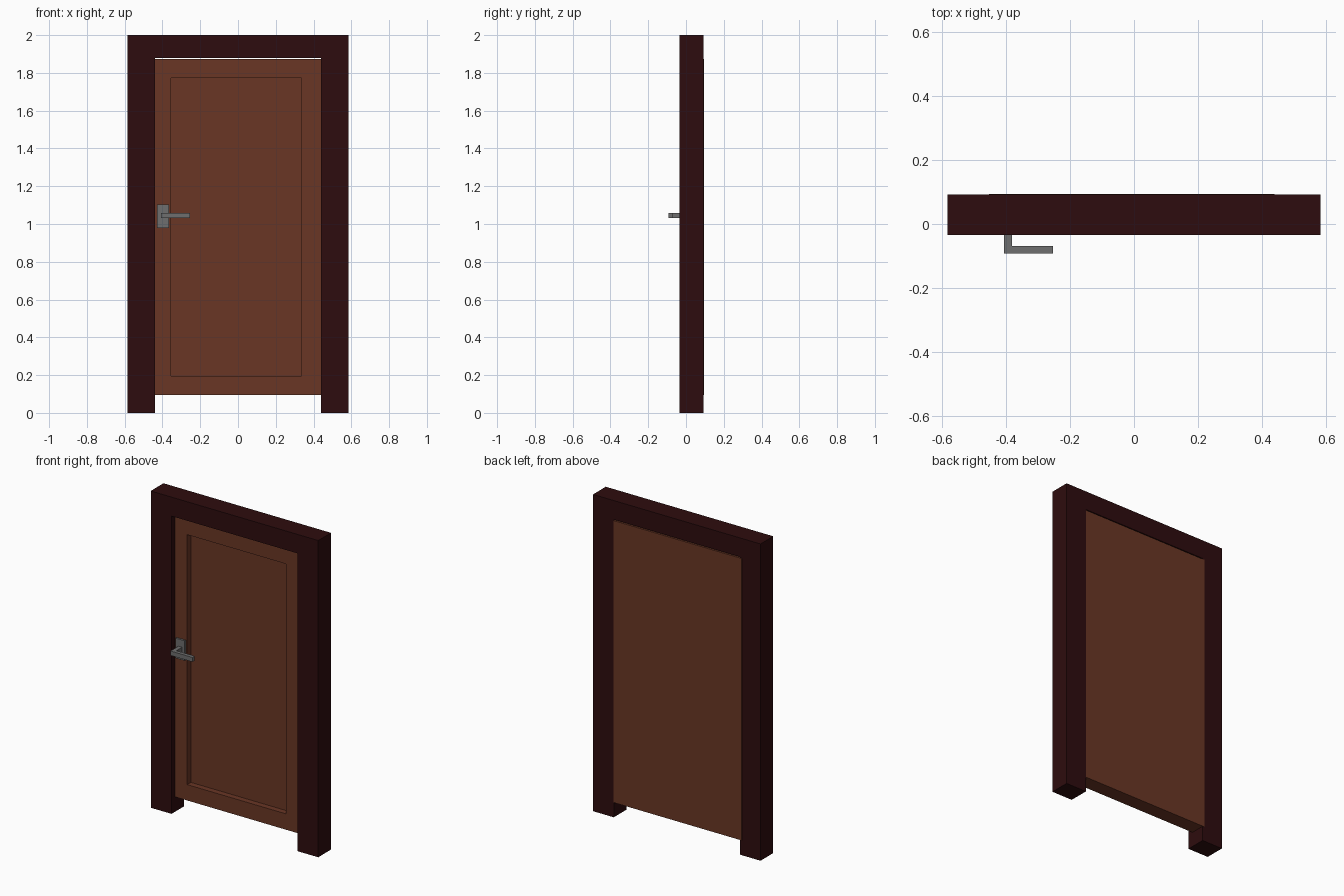
import bpy
import bmesh
from mathutils import Vector

if "Cube" in bpy.data.objects:
    bpy.data.objects.remove(bpy.data.objects["Cube"], do_unlink=True)


def material(name, color):
    mat = bpy.data.materials.new(name)
    mat.use_nodes = True
    mat.diffuse_color = (*color, 1)
    bsdf = mat.node_tree.nodes["Principled BSDF"]
    bsdf.inputs["Base Color"].default_value = (*color, 1)
    return mat


def finish(name, bm, mat):
    bmesh.ops.recalc_face_normals(bm, faces=bm.faces)
    mesh = bpy.data.meshes.new(name)
    bm.to_mesh(mesh)
    bm.free()
    mesh.materials.append(mat)
    obj = bpy.data.objects.new(name, mesh)
    bpy.context.collection.objects.link(obj)
    return obj


def extruded(name, outline, axis, start, end, mat):
    """Extrude a closed 2D outline along y (x, z points) or z (x, y points)."""
    bm = bmesh.new()
    if axis == "y":
        verts = [bm.verts.new((a, start, b)) for a, b in outline]
        offset = Vector((0, end - start, 0))
    else:
        verts = [bm.verts.new((a, b, start)) for a, b in outline]
        offset = Vector((0, 0, end - start))
    face = bm.faces.new(verts)
    result = bmesh.ops.extrude_face_region(bm, geom=[face], use_keep_orig=True)
    moved = [g for g in result["geom"] if isinstance(g, bmesh.types.BMVert)]
    bmesh.ops.translate(bm, verts=moved, vec=offset)
    return finish(name, bm, mat)


def rectangle(x0, x1, z0, z1):
    return [(x0, z0), (x1, z0), (x1, z1), (x0, z1)]


dark_wood = material("dark red wood", (0.027, 0.0037, 0.0044))
brown_wood = material("brown wood", (0.144, 0.037, 0.018))
metal = material("grey metal", (0.156, 0.156, 0.156))

# Door surround: two jambs and the lintel in one outline
outer, inner, lintel = 0.585, 0.44, 1.88
arch = [(-outer, 0), (-inner, 0), (-inner, lintel), (inner, lintel),
        (inner, 0), (outer, 0), (outer, 2), (-outer, 2)]
extruded("door_frame", arch, "y", -0.035, 0.092, dark_wood)

# Door leaf with a sunken front panel
front, back, sunk = 0.0, 0.094, 0.037
leaf = rectangle(-0.454, 0.44, 0.094, 1.874)
panel = rectangle(-0.355, 0.337, 0.194, 1.772)
bm = bmesh.new()
rings = [[bm.verts.new((x, y, z)) for x, z in outline]
         for outline, y in ((leaf, back), (leaf, front), (panel, front), (panel, front + sunk))]
for ring_a, ring_b in zip(rings, rings[1:]):
    for i in range(4):
        j = (i + 1) % 4
        bm.faces.new((ring_a[i], ring_a[j], ring_b[j], ring_b[i]))
bm.faces.new(rings[0])
bm.faces.new(rings[-1])
finish("door_leaf", bm, brown_wood)

# Handle: back plate and an L-shaped lever
extruded("handle_plate", rectangle(-0.429, -0.365, 0.978, 1.104), "y", -0.012, front, metal)
lever = [(-0.407, -0.01), (-0.407, -0.092), (-0.254, -0.092),
         (-0.254, -0.069), (-0.382, -0.069), (-0.382, -0.01)]
extruded("handle_lever", lever, "z", 1.031, 1.059, metal)
